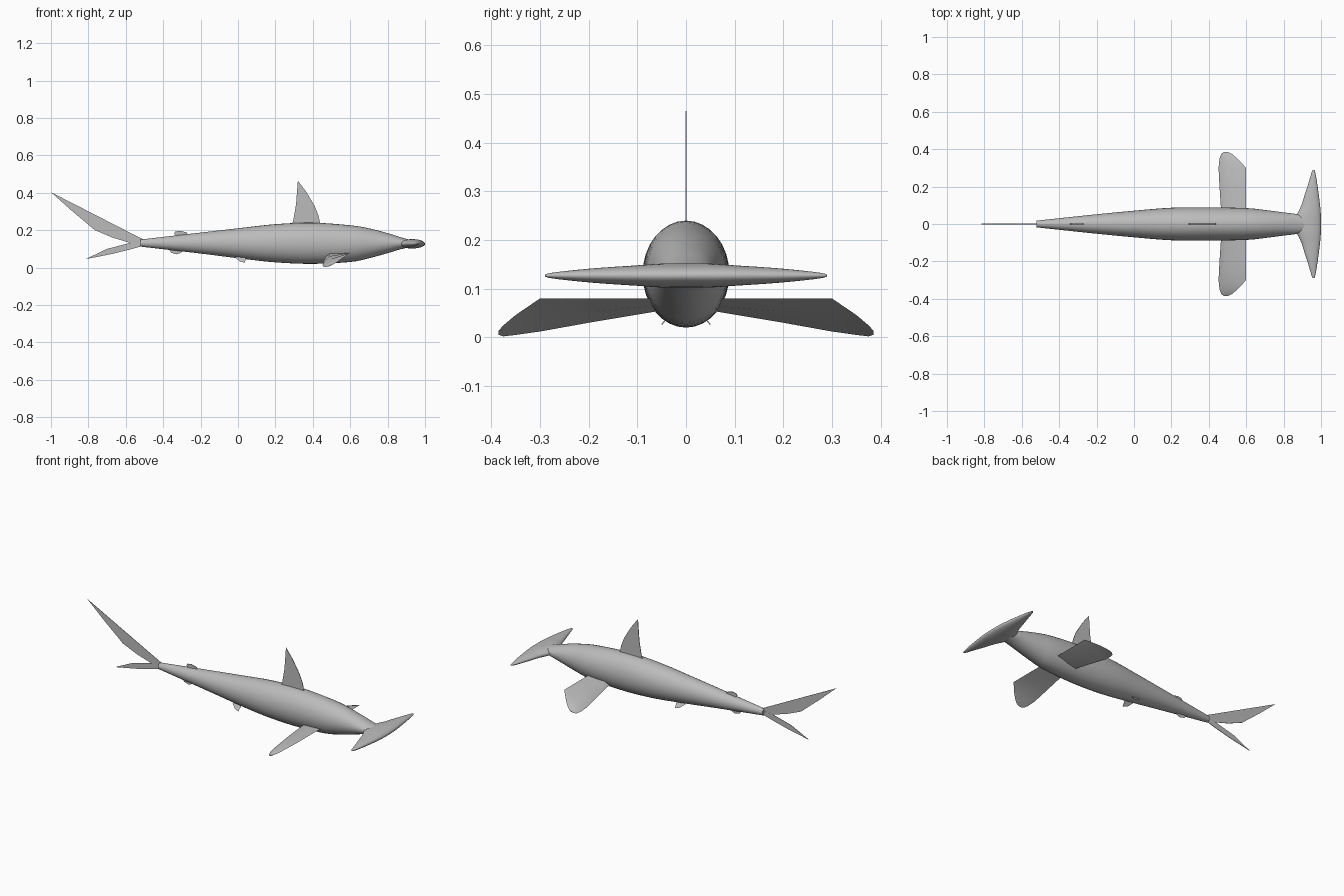
import bpy, bmesh, math
from mathutils import Vector

if "Cube" in bpy.data.objects:
    bpy.data.objects.remove(bpy.data.objects["Cube"], do_unlink=True)

skin = bpy.data.materials.new("grey_skin")
skin.use_nodes = True
skin.diffuse_color = (0.5, 0.5, 0.5, 1)
skin.node_tree.nodes["Principled BSDF"].inputs["Base Color"].default_value = (0.5, 0.5, 0.5, 1)


def finish(name, bm, angle=40):
    bmesh.ops.recalc_face_normals(bm, faces=bm.faces)
    mesh = bpy.data.meshes.new(name)
    bm.to_mesh(mesh)
    bm.free()
    mesh.materials.append(skin)
    obj = bpy.data.objects.new(name, mesh)
    bpy.context.collection.objects.link(obj)
    bpy.ops.object.select_all(action='DESELECT')
    obj.select_set(True)
    bpy.context.view_layer.objects.active = obj
    bpy.ops.object.shade_smooth_by_angle(angle=math.radians(angle))
    return obj


def spline(points, steps):
    """Smooth curve through the points (any number of components)."""
    pts = [Vector(p) for p in points]
    pts = [2 * pts[0] - pts[1]] + pts + [2 * pts[-1] - pts[-2]]
    out = []
    for a, b, c, d in zip(pts, pts[1:], pts[2:], pts[3:]):
        for i in range(steps):
            t = i / steps
            out.append(0.5 * (2 * b + (c - a) * t + (2 * a - 5 * b + 4 * c - d) * t ** 2
                              + (3 * b - a - 3 * c + d) * t ** 3))
    return out + [pts[-2]]


def loft(name, rings, angle=40):
    """Skin a list of closed rings and cap both ends."""
    bm = bmesh.new()
    loops = [[bm.verts.new(p) for p in ring] for ring in rings]
    for r, s in zip(loops, loops[1:]):
        for i in range(len(r)):
            j = (i + 1) % len(r)
            bm.faces.new((r[i], r[j], s[j], s[i]))
    bm.faces.new(loops[0])
    bm.faces.new(loops[-1])
    return finish(name, bm, angle)


def plate(name, outline, thick=0.003, offset=lambda z: 0):
    """Thin fin from an x-z outline, placed sideways by offset(z)."""
    bm = bmesh.new()
    sides = [[bm.verts.new((x, offset(z) + s * thick / 2, z)) for x, z in outline]
             for s in (-1, 1)]
    for side in sides:
        bm.faces.new(side)
    a, b = sides
    for i in range(len(a)):
        j = (i + 1) % len(a)
        bm.faces.new((a[i], a[j], b[j], b[i]))
    return finish(name, bm)


circle = [(math.cos(k * math.tau / 32), math.sin(k * math.tau / 32)) for k in range(32)]

# Body: x, half width, bottom, top
body = [(-0.52, .018, .112, .150), (-0.2, .052, .075, .187), (0, .071, .05, .21),
        (0.2, .087, .028, .232), (0.4, .089, .02, .24), (0.6, .085, .03, .226),
        (0.7, .075, .05, .21), (0.8, .062, .077, .184), (0.87, .053, .098, .162),
        (0.92, .04, .108, .149), (0.97, .02, .115, .14)]
loft("body", [[(x, w * c, (lo + hi) / 2 + (hi - lo) / 2 * s) for c, s in circle]
              for x, w, lo, hi in spline(body, 4)])

# Hammer head: y, rear x, front x, half thickness, mirrored about the centre
half = [(0.0, .86, 1.0, .025), (.05, .872, .999, .0245), (.1, .895, .995, .021),
        (.155, .912, .988, .0175), (.2, .927, .982, .014), (.25, .942, .974, .009),
        (.28, .951, .968, .005), (.29, .957, .965, .002)]
head = [(-y, *rest) for y, *rest in half[:0:-1]] + half
loft("hammer_head", [[((a + b) / 2 + (b - a) / 2 * c, y, .127 + t * s) for c, s in circle]
                     for y, a, b, t in spline(head, 3)])

# Pectoral fins: y, leading edge x z, upper ridge x z, trailing edge x z
pectoral = [(.05, .60, .08, .49, .078, .467, .055), (.2, .60, .08, .485, .06, .457, .03),
            (.3, .60, .08, .495, .045, .452, .012), (.35, .553, .046, .49, .03, .457, .005),
            (.375, .523, .025, .49, .02, .467, .002), (.385, .503, .014, .49, .012, .48, .005)]
for label, side in (("left", 1), ("right", -1)):
    rings = []
    for y, lx, lz, rx, rz, tx, tz in pectoral:
        rings.append([(lx, side * y, lz), (rx, side * y, rz), (tx, side * y, tz),
                      ((lx + tx) / 2, side * y, (lz + tz) / 2 - .002)])
    loft(label + "_pectoral_fin", rings, 50)
    # Pelvic fins lean outwards as they go down
    plate(label + "_pelvic_fin",
          [(-.015, .065), (-.015, .053), (.01, .033), (.037, .026), (.044, .065)],
          offset=lambda z, s=side: s * (.05 - (z - .026) * .8))

# Upright fins along the centre line
plate("dorsal_fin", [(.28, .21), (.295, .25), (.31, .335), (.32, .465), (.365, .405),
                     (.41, .33), (.43, .28), (.445, .21)])
plate("second_dorsal_fin", [(-.32, .14), (-.33, .17), (-.342, .18), (-.335, .193), (-.31, .197),
                            (-.275, .188), (-.25, .15)])
plate("anal_fin", [(-.365, .12), (-.37, .098), (-.358, .08), (-.33, .071), (-.31, .077),
                   (-.29, .09), (-.26, .12)])

# Tail lobes
plate("upper_tail_lobe", [(-1, .403), (-.89, .305), (-.765, .2), (-.67, .16), (-.58, .133),
                          (-.5, .125), (-.5, .147)], .002)
plate("lower_tail_lobe", [(-.815, .045), (-.7, .1), (-.58, .131), (-.5, .14), (-.5, .118),
                          (-.58, .096), (-.673, .073)])
